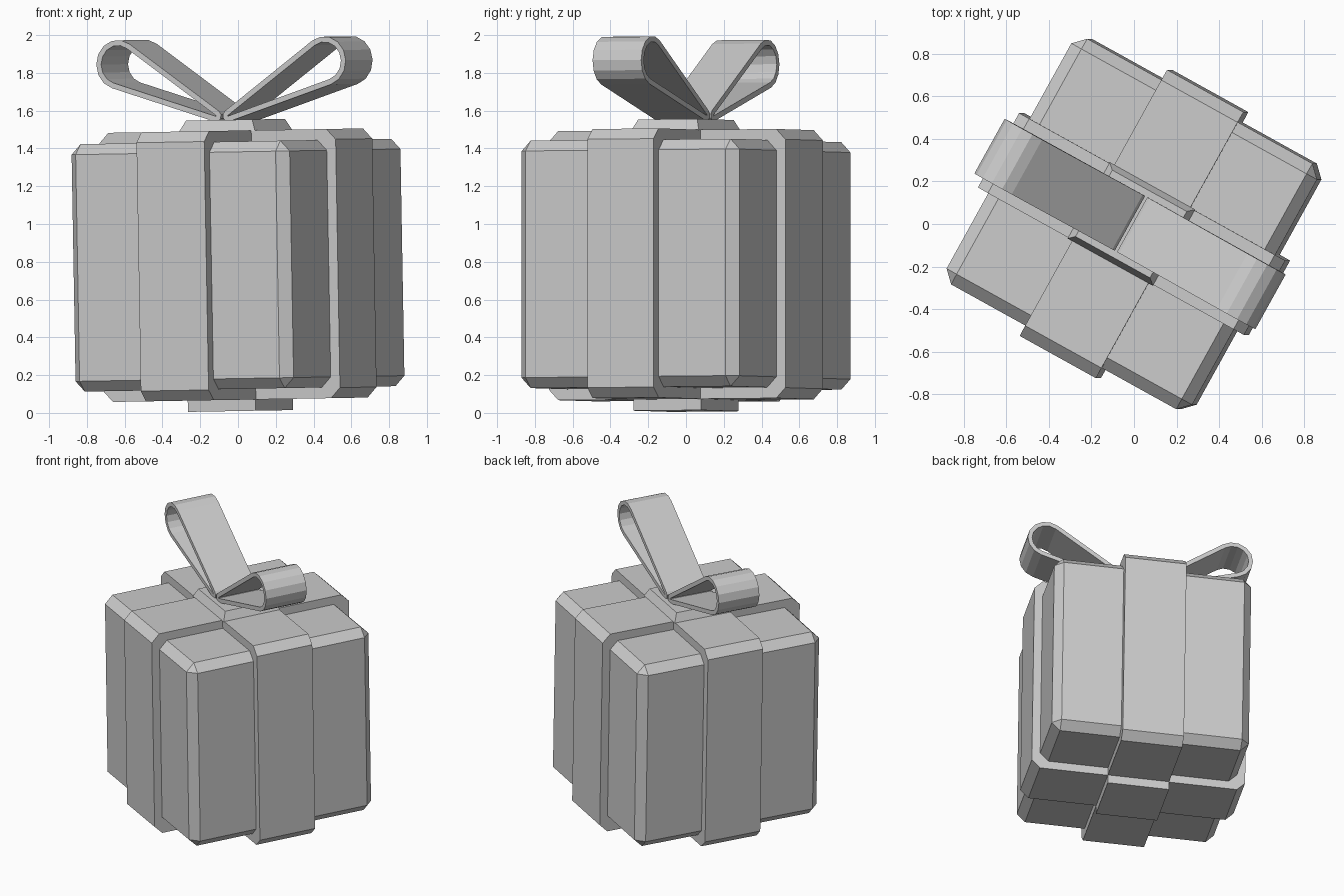
import bpy
import bmesh
from math import radians, cos, sin, atan2, hypot, asin, pi
from mathutils import Matrix

old = bpy.data.objects.get("Cube")
if old:
    bpy.data.objects.remove(old, do_unlink=True)

GREY = (0.6, 0.6, 0.6, 1)
mat = bpy.data.materials.new("plain_grey")
mat.use_nodes = True
mat.diffuse_color = GREY
mat.node_tree.nodes["Principled BSDF"].inputs["Base Color"].default_value = GREY

# The whole gift is turned and leans slightly about its middle
MID = 0.782
POSE = (Matrix.Translation((0, 0, MID)) @ Matrix.Rotation(radians(-1), 4, 'Y')
        @ Matrix.Rotation(radians(-29), 4, 'Z'))


def finish(name, bm):
    bmesh.ops.recalc_face_normals(bm, faces=bm.faces)
    mesh = bpy.data.meshes.new(name)
    bm.to_mesh(mesh)
    bm.free()
    mesh.materials.append(mat)
    obj = bpy.data.objects.new(name, mesh)
    obj.matrix_world = POSE
    bpy.context.collection.objects.link(obj)
    return obj


def block(name, size, z=0, bevel_edges=None, bevel=0.055, taper=1):
    """Box centred at height z; bevels the edges chosen by a rule."""
    bm = bmesh.new()
    bmesh.ops.create_cube(bm, size=1)
    for v in bm.verts:
        k = taper if v.co.z > 0 else 1
        v.co = (v.co.x * size[0] * k, v.co.y * size[1] * k, v.co.z * size[2] + z)
    if bevel_edges:
        edges = [e for e in bm.edges if bevel_edges(e)]
        bmesh.ops.bevel(bm, geom=edges, offset=bevel, segments=1,
                        profile=0.5, affect='EDGES')
    return finish(name, bm)


def runs_along(axis):
    return lambda e: abs((e.verts[0].co - e.verts[1].co)[axis]) > 1e-4


# Box and the two crossing ribbons
block("gift_box", (1.32, 1.32, 1.31), 0, lambda e: True)
block("ribbon_front_to_back", (0.41, 1.43, 1.425), 0, runs_along(0))
block("ribbon_side_to_side", (1.43, 0.4, 1.425), 0, runs_along(1))

# Raised overlaps where the ribbons cross
block("knot_top", (0.46, 0.41, 0.06), 0.74, taper=0.87)
block("knot_bottom", (0.41, 0.41, 0.07), -0.737)


# Bow loops: a teardrop band extruded across the ribbon
def teardrop(shrink):
    near, far = (0.036, 1.574 - MID), (0.625, 1.855 - MID)
    r_near, r_far = 0.031, 0.13
    dx, dz = far[0] - near[0], far[1] - near[1]
    axis = atan2(dz, dx)
    half = pi / 2 + asin((r_far - r_near) / hypot(dx, dz))
    points = []
    for (cx, cz), r, start, sweep, steps in (
            (far, r_far, axis - half, 2 * half, 8),
            (near, r_near, axis + half, 2 * pi - 2 * half, 4)):
        for i in range(steps + 1):
            a = start + sweep * i / steps
            points.append((cx + (r - shrink) * cos(a), cz + (r - shrink) * sin(a)))
    return points


def bow_loop(name, side, half_width=0.147):
    bm = bmesh.new()
    rings = [[bm.verts.new((side * x, y, z)) for x, z in teardrop(shrink)]
             for shrink, y in ((0, -half_width), (0, half_width),
                               (0.029, half_width), (0.029, -half_width))]
    n = len(rings[0])
    for k in range(4):
        a, b = rings[k], rings[(k + 1) % 4]
        for i in range(n):
            j = (i + 1) % n
            bm.faces.new((a[i], a[j], b[j], b[i]))
    return finish(name, bm)


bow_loop("left_bow_loop", 1)
bow_loop("right_bow_loop", -1)
